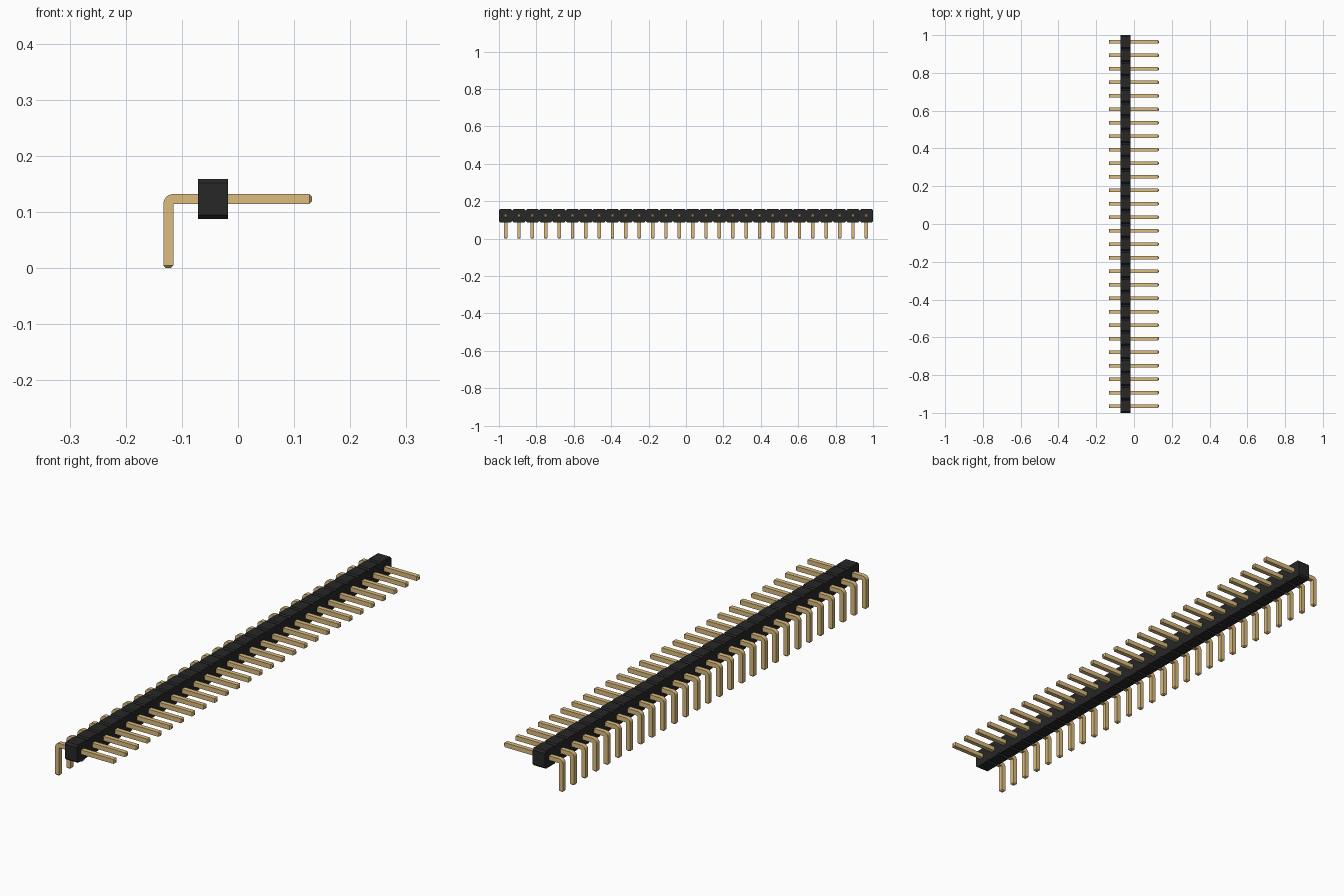
import bpy, bmesh, math
from mathutils import Vector

COUNT = 28
PITCH = 2 / COUNT
CHAMFER = PITCH * 0.1
HALF = 0.009              # half the pin thickness
AXIS_Z = 0.123            # height of the pin row
BODY_X = (-0.0715, -0.0175)
PIN_BACK, PIN_FRONT = -0.124, 0.1315
TIP = HALF / 2

cube = bpy.data.objects.get("Cube")
if cube:
    bpy.data.objects.remove(cube, do_unlink=True)


def material(name, color, roughness, metallic=0.0):
    mat = bpy.data.materials.new(name)
    mat.use_nodes = True
    mat.diffuse_color = (*color, 1)
    shader = mat.node_tree.nodes["Principled BSDF"]
    shader.inputs["Base Color"].default_value = (*color, 1)
    shader.inputs["Roughness"].default_value = roughness
    shader.inputs["Metallic"].default_value = metallic
    return mat


def to_mesh(bm, name, mat):
    bmesh.ops.remove_doubles(bm, verts=bm.verts, dist=1e-5)
    bmesh.ops.recalc_face_normals(bm, faces=bm.faces)
    mesh = bpy.data.meshes.new(name)
    bm.to_mesh(mesh)
    bm.free()
    mesh.materials.append(mat)
    return mesh


def add_object(name, mesh, location=(0, 0, 0)):
    obj = bpy.data.objects.new(name, mesh)
    obj.location = location
    bpy.context.collection.objects.link(obj)
    return obj


black = material("black plastic", (0.02, 0.02, 0.02), 0.6)
gold = material("gold metal", (0.708, 0.504, 0.21), 0.4)

# Housing: a row of chamfered blocks drawn as one outline and extruded across
top = []
for i in range(COUNT):
    y = -1 + i * PITCH
    top += [(y, PITCH / 2 - CHAMFER), (y + CHAMFER, PITCH / 2),
            (y + PITCH - CHAMFER, PITCH / 2)]
top.append((1, PITCH / 2 - CHAMFER))
outline = top + [(y, -z) for y, z in reversed(top)]

bm = bmesh.new()
face = bm.faces.new([bm.verts.new((BODY_X[0], y, AXIS_Z + z)) for y, z in outline])
side = bmesh.ops.extrude_face_region(bm, geom=[face])
bmesh.ops.translate(bm, vec=(BODY_X[1] - BODY_X[0], 0, 0),
                    verts=[v for v in side["geom"] if isinstance(v, bmesh.types.BMVert)])
add_object("housing", to_mesh(bm, "housing", black))


# Pin: square rings swept from the front tip, round the bend, to the foot
def ring(bm, center, across, half):
    return [bm.verts.new(center + across * half * a + Vector((0, half * b, 0)))
            for a, b in ((1, 1), (1, -1), (-1, -1), (-1, 1))]


bm = bmesh.new()
up, back = Vector((0, 0, 1)), Vector((-1, 0, 0))
rings = [ring(bm, Vector((PIN_FRONT, 0, AXIS_Z)), up, HALF - TIP),
         ring(bm, Vector((PIN_FRONT - TIP, 0, AXIS_Z)), up, HALF)]
pivot = Vector((PIN_BACK + HALF, 0, AXIS_Z - HALF))
BEND_STEPS = 6
for i in range(BEND_STEPS + 1):
    angle = math.pi / 2 * i / BEND_STEPS
    across = up * math.cos(angle) + back * math.sin(angle)
    rings.append(ring(bm, pivot + across * HALF, across, HALF))
rings += [ring(bm, Vector((PIN_BACK, 0, TIP)), back, HALF),
          ring(bm, Vector((PIN_BACK, 0, 0)), back, HALF - TIP)]
for a, b in zip(rings, rings[1:]):
    for k in range(4):
        n = (k + 1) % 4
        bm.faces.new((a[k], a[n], b[n], b[k]))
bm.faces.new(rings[0])
bm.faces.new(rings[-1])
pin_mesh = to_mesh(bm, "pin", gold)

# Row of pins, one in the middle of each block
for i in range(COUNT):
    pin = add_object(f"pin_{i + 1}", pin_mesh, (0, -1 + (i + 0.5) * PITCH, 0))
    bpy.ops.object.select_all(action="DESELECT")
    pin.select_set(True)
    bpy.context.view_layer.objects.active = pin
    if i == 0:
        bpy.ops.object.shade_smooth_by_angle(angle=math.radians(30))
